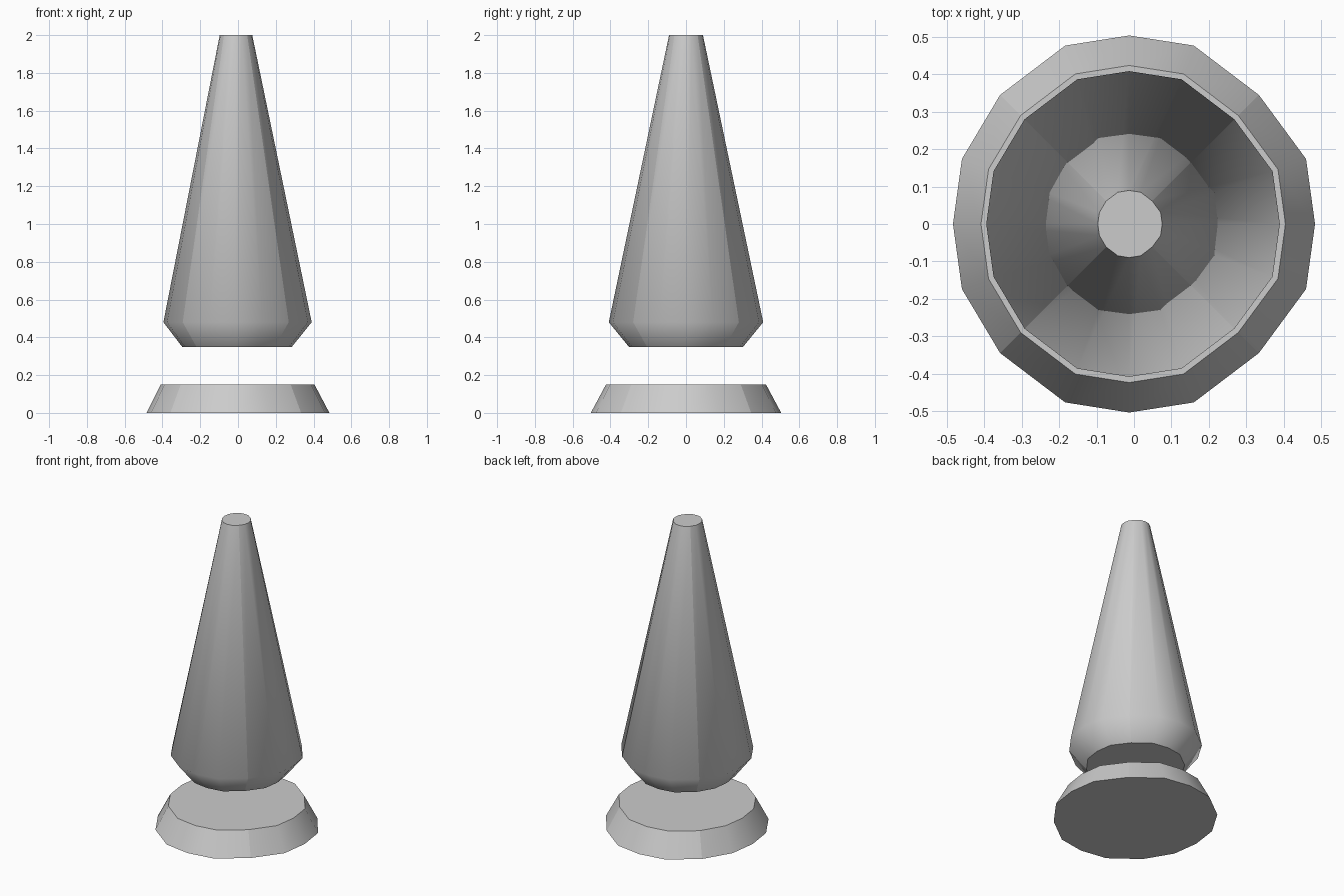
import bpy, bmesh

if "Cube" in bpy.data.objects:
    bpy.data.objects.remove(bpy.data.objects["Cube"])

# Slightly irregular 16-sided cross-section: back half, mirrored to the front
CX = -0.013
HALF = [(0.497, 0), (0.473, 0.174), (0.347, 0.345), (0.173, 0.477), (0, 0.504),
        (-0.171, 0.477), (-0.345, 0.345), (-0.447, 0.174), (-0.471, 0)]
SECTION = HALF + [(x, -y) for x, y in HALF[-2:0:-1]]
CORNERS = (2, 6, 10, 14)  # the four diagonal creases


def loft(name, levels):
    """Closed solid from (scale, z) copies of the section."""
    bm = bmesh.new()
    rings = [[bm.verts.new((CX + x * s, y * s, z)) for x, y in SECTION] for s, z in levels]
    n = len(SECTION)
    for a, b in zip(rings, rings[1:]):
        for i in range(n):
            j = (i + 1) % n
            bm.faces.new((a[i], a[j], b[j], b[i])).smooth = True
        for i in CORNERS:
            bm.edges.get((a[i], b[i])).smooth = False
    # flat caps with crisp rims
    for cap in (bm.faces.new(rings[0][::-1]), bm.faces.new(rings[-1])):
        for e in cap.edges:
            e.smooth = False
    mesh = bpy.data.meshes.new(name)
    bm.to_mesh(mesh)
    bm.free()
    obj = bpy.data.objects.new(name, mesh)
    bpy.context.collection.objects.link(obj)
    return obj


# Flared foot
loft("base", [(1.0, 0), (0.841, 0.15)])

# Floating tapered body with chamfered underside
loft("cone_body", [(0.6, 0.35), (0.811, 0.48), (0.178, 2.0)])
